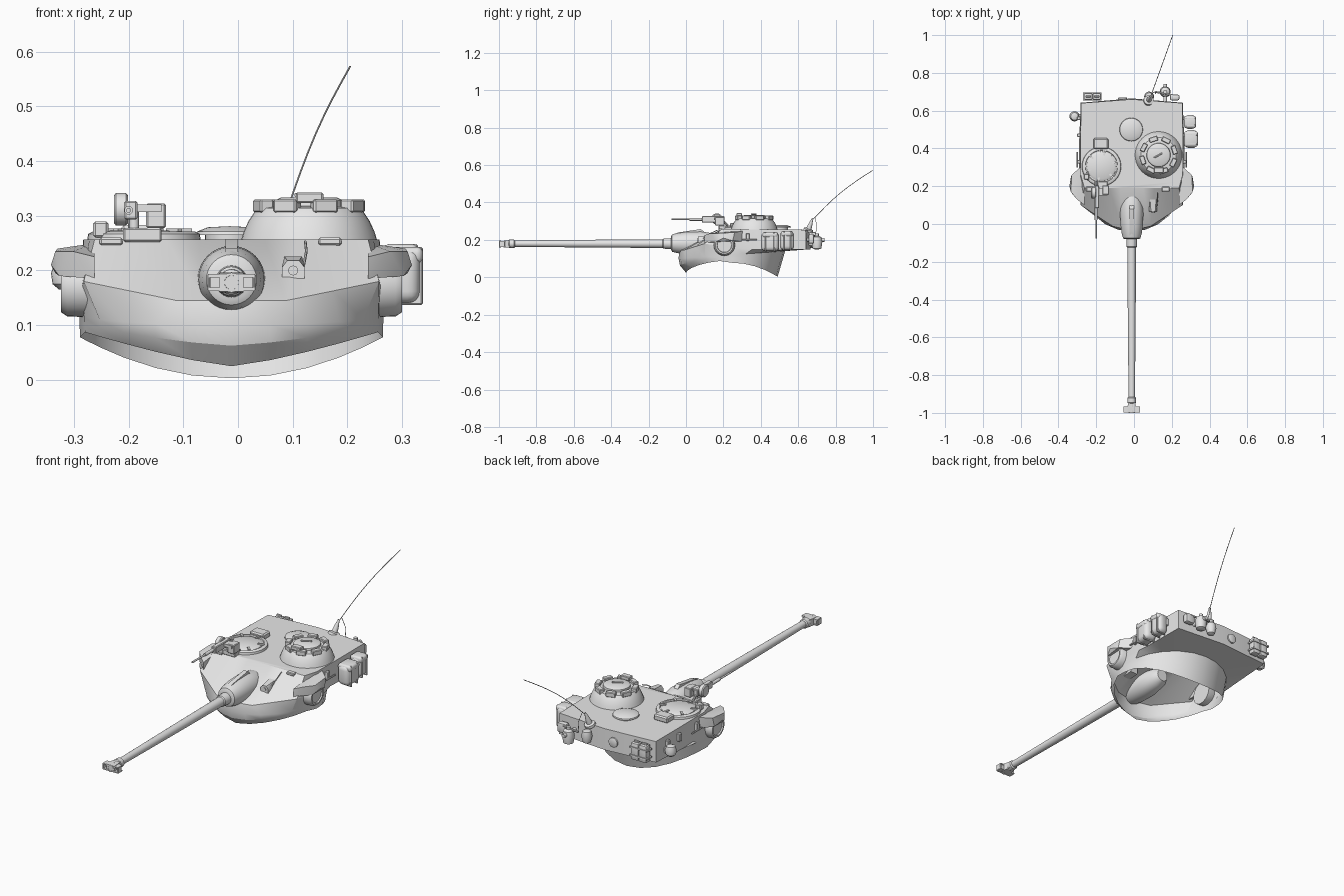
import bpy, bmesh, math
from mathutils import Vector, Matrix

if "Cube" in bpy.data.objects:
    bpy.data.objects.remove(bpy.data.objects["Cube"])

CX = -0.012  # turret centre line
GREY = bpy.data.materials.new("plain grey")
GREY.diffuse_color = (0.8, 0.8, 0.8, 1)
GREY.use_nodes = True
GREY.node_tree.nodes["Principled BSDF"].inputs["Base Color"].default_value = GREY.diffuse_color


def finish(name, mesh, angle=32):
    ob = bpy.data.objects.new(name, mesh)
    bpy.context.scene.collection.objects.link(ob)
    mesh.materials.clear()
    mesh.materials.append(GREY)
    bpy.ops.object.select_all(action='DESELECT')
    ob.select_set(True)
    bpy.context.view_layer.objects.active = ob
    bpy.ops.object.shade_smooth_by_angle(angle=math.radians(angle))
    return ob


def from_bm(name, bm, angle=32, recalc=True):
    if recalc:
        bmesh.ops.recalc_face_normals(bm, faces=bm.faces[:])
    me = bpy.data.meshes.new(name)
    bm.to_mesh(me)
    bm.free()
    return finish(name, me, angle)


def box(name, loc, size, rz=0, rx=0, bevel=0.0, segs=1):
    bm = bmesh.new()
    bmesh.ops.create_cube(bm, size=1)
    bmesh.ops.scale(bm, vec=size, verts=bm.verts)
    if bevel:
        bmesh.ops.bevel(bm, geom=bm.edges[:], offset=bevel, segments=segs,
                        profile=0.5, affect='EDGES')
    m = Matrix.Translation(loc) @ Matrix.Rotation(rz, 4, 'Z') @ Matrix.Rotation(rx, 4, 'X')
    bm.transform(m)
    return from_bm(name, bm)


def lathe(name, profile, loc, axis=(0, 0, 1), segs=32):
    """Turn (distance along axis, radius) points around an axis."""
    bm = bmesh.new()
    rings = [[bm.verts.new((r * math.cos(2 * math.pi * i / segs),
                            r * math.sin(2 * math.pi * i / segs), h))
              for i in range(segs)] for h, r in profile]
    for a, b in zip(rings, rings[1:]):
        for i in range(segs):
            j = (i + 1) % segs
            bm.faces.new((a[i], a[j], b[j], b[i]))
    bm.faces.new(rings[0])
    bm.faces.new(rings[-1])
    bmesh.ops.remove_doubles(bm, verts=bm.verts[:], dist=1e-5)
    q = Vector(axis).to_track_quat('Z', 'Y').to_matrix().to_4x4()
    bm.transform(Matrix.Translation(loc) @ q)
    return from_bm(name, bm)


def rod(name, a, b, r, segs=12):
    d = Vector(b) - Vector(a)
    return lathe(name, [(0, r), (d.length, r)], a, d, segs)


def hull(name, pts):
    bm = bmesh.new()
    for p in pts:
        bm.verts.new(p)
    bmesh.ops.convex_hull(bm, input=bm.verts[:])
    return from_bm(name, bm)


def tube(name, pts, r):
    cu = bpy.data.curves.new(name, 'CURVE')
    cu.dimensions = '3D'
    cu.bevel_depth = r
    cu.bevel_resolution = 1
    sp = cu.splines.new('POLY')
    sp.points.add(len(pts) - 1)
    for p, co in zip(sp.points, pts):
        p.co = (*co, 1)
    tmp = bpy.data.objects.new(name + "_path", cu)
    me = bpy.data.meshes.new_from_object(tmp)
    bpy.data.objects.remove(tmp)
    return finish(name, me)


# Turret shell: roof, cheek edge, then the curved skirt, open underneath
def halved(pts):
    out = [Vector(pts[0])]
    for a, b in zip(pts, pts[1:]):
        out += [(Vector(a) + Vector(b)) / 2, Vector(b)]
    return out


roof = halved([(0, .19, .257), (.12, .19, .257), (.25, .19, .257), (.27, .26, .257),
               (.271, .45, .256), (.268, .64, .254), (0, .66, .254)])
cheek = halved([(0, -.035, .145), (.1, -.012, .145), (.27, .1, .18), (.279, .26, .155),
                (.278, .45, .145), (.27, .642, .15), (0, .665, .15)])
skirt_top, skirt_bottom = [], []
for i in range(13):
    a = math.pi * i / 12
    s, c = math.sin(a), math.cos(a)
    skirt_top.append(Vector((.278 * s, .245 - .285 * c, .12 - .02 * c)))
    z = .025 + .065 * s ** 1.3 if i < 6 else .003 + .075 * s * s
    skirt_bottom.append(Vector((.277 * s, .245 - .245 * c, z)))
skirt_mid = [t.lerp(b, .5) + Vector((0, -.012 * max(0, math.cos(math.pi * i / 12)), 0))
             for i, (t, b) in enumerate(zip(skirt_top, skirt_bottom))]

bm = bmesh.new()
loops = []
for ring in (roof, cheek, skirt_top, skirt_mid, skirt_bottom):
    right = [bm.verts.new((CX + p.x, p.y, p.z)) for p in ring]
    left = [bm.verts.new((CX - p.x, p.y, p.z)) for p in ring[-2:0:-1]]
    loops.append(right + left)
bm.faces.new(loops[0])
for a, b in zip(loops, loops[1:]):
    for i in range(len(a)):
        j = (i + 1) % len(a)
        bm.faces.new((a[i], a[j], b[j], b[i]))
from_bm("turret_shell", bm, 28)

# Trunnion drums and armoured ears on both sides
for s, side in ((-1, "left"), (1, "right")):
    lathe(side + "_trunnion", [(.24, .058), (.30, .056), (.312, .048), (.312, .04), (.306, .038), (.306, 0)],
          (CX, .205, .172), (s, 0, 0))
    hull(side + "_ear", [(CX + s * x, y, z) for x, y, z in (
        (.25, .10, .185), (.25, .10, .225), (.25, .32, .19), (.25, .32, .25),
        (.315, .16, .19), (.322, .17, .235), (.33, .20, .21), (.322, .25, .195),
        (.318, .26, .24), (.29, .13, .235))])
    # lifting hooks and side rails
    for k, y in enumerate((.33, .47, .56)):
        box(f"{side}_lift_hook_{k}", (CX + s * .28, y, .215), (.018, .02, .04), bevel=.003)
    rod(side + "_grab_rail", (CX + s * .288, .30, .2), (CX + s * .288, .38, .2), .004, 8)
    # roof edge periscopes
    box(side + "_front_periscope", (CX + s * .2 - .02, .185, .253), (.042, .025, .014), bevel=.003)

# Gun: mantlet, barrel and T-shaped muzzle brake
lathe("mantlet", [(-.2, .03), (-.17, .048), (-.08, .062), (0, .06), (.05, .053), (.075, .046), (.08, .036), (.08, 0)],
      (CX, 0, .183), (0, -1, 0))
hull("mantlet_sight_cover", [(CX + x, y, z) for x in (-.011, .011)
     for y, z in ((-.07, .20), (-.07, .228), (-.04, .24), (.08, .258), (.12, .22))])
lathe("gun_barrel", [(0, .03), (.06, .027), (.065, .023), (.4, .021), (.85, .017), (.91, .017), (.91, 0)],
      (CX, -.06, .18), (0, -1, 0), 24)
lathe("muzzle_collar", [(0, .018), (.005, .023), (.03, .023), (.035, .018)], (CX, -.915, .179), (0, -1, 0), 24)
hull("muzzle_brake_core", [(CX + s * x, y, .178 + t * h) for s in (-1, 1) for t in (-1, 1)
     for x, y, h in ((.015, -.93, .017), (.022, -.965, .018), (.022, -.998, .016))])
for s, side in ((-1, "left"), (1, "right")):
    for t in (-1, 1):
        box(f"{side}_brake_plate_{t + 1}", (CX + s * .03, -.982, .178 + t * .0125), (.026, .034, .006))
    box(side + "_brake_end", (CX + s * .041, -.984, .178), (.006, .03, .03), bevel=.002)
    box(side + "_brake_baffle", (CX + s * .028, -.972, .178), (.02, .008, .024))
lathe("muzzle_rim", [(0, .018), (.012, .018), (.012, .013), (.003, .012), (.003, 0)], (CX, -.988, .178), (0, -1, 0), 24)

# Commander cupola with a ring of periscopes and a hatch
cu = (.13, .365)
lathe("cupola", [(0, .126), (.02, .12), (.04, .111), (.058, .099), (.064, .093), (.068, .07), (.069, 0)],
      (*cu, .25), segs=40)
lathe("cupola_hatch", [(0, .064), (.012, .062), (.017, .052), (.018, 0)], (cu[0], cu[1], .316))
for k in range(8):
    a = 2 * math.pi * k / 8 + math.pi / 8 * .8
    box(f"cupola_periscope_{k}", (cu[0] + .088 * math.cos(a), cu[1] + .088 * math.sin(a), .318),
        (.026, .046, .024), rz=a, bevel=.003)
box("cupola_sight", (.131, .285, .333), (.05, .03, .02), bevel=.003)
rod("cupola_handle", (.105, .35, .338), (.15, .375, .338), .004, 8)

# Loader hatch
lh = (-.172, .305)
lathe("loader_ring", [(0, .104), (.012, .102), (.016, .094), (.016, .086), (.01, .084), (.01, 0)], (*lh, .255), segs=40)
lathe("loader_hatch", [(0, .08), (.012, .078), (.018, .066), (.019, 0)], (*lh, .255))
for k in range(6):
    a = math.pi / 3 * k + .3
    box(f"loader_latch_{k}", (lh[0] + .075 * math.cos(a), lh[1] + .075 * math.sin(a), .273), (.03, .01, .008), rz=a)
box("hatch_hinge", (-.175, .425, .268), (.078, .058, .03), bevel=.006)
box("loader_periscope", (-.251, .25, .275), (.028, .03, .03), bevel=.004)

# Roof ventilator
lathe("ventilator", [(0, .045), (.012, .045), (.012, .062), (.018, .06), (.026, .04), (.028, 0)], (-.015, .5, .253))

# Roof machine gun with mount and ammunition drum
rod("machine_gun_barrel", (-.2, -.078, .31), (-.2, .08, .31), .0045)
rod("machine_gun_jacket", (-.2, .02, .31), (-.2, .1, .31), .008)
box("machine_gun_receiver", (-.196, .145, .31), (.024, .12, .034), bevel=.003)
lathe("ammunition_drum", [(-.013, 0), (-.013, .025), (-.009, .03), (.009, .03), (.013, .025), (.013, 0)],
      (-.214, .165, .312), (1, 0, 0), 24)
box("ammunition_box", (-.15, .18, .30), (.036, .05, .045), bevel=.003)
box("gun_cradle", (-.175, .17, .314), (.07, .04, .014))
rod("gun_pintle", (-.19, .19, .25), (-.19, .19, .31), .009)
box("gun_mount_foot", (-.175, .2, .265), (.07, .05, .025), bevel=.003)
rod("gun_grip", (-.196, .2, .3), (-.196, .225, .275), .005, 8)

# Sight housing on the right front plate
hull("front_sight_housing", [(.101 + s * x, y, z) for s in (-1, 1) for x, y, z in (
    (.021, .065, .185), (.021, .065, .205), (.011, .065, .218), (.016, .13, .226), (.021, .12, .19))])
rod("front_sight_lens", (.101, .07, .2), (.101, .062, .2), .009, 16)
tube("sight_cable", [(.12, .09, .208), (.125, .13, .235), (.123, .17, .253)], .0025)

# Soft stowage on the right side
for k, (x, y, z, sx, sy, sz) in enumerate(((.297, .54, .195, .058, .075, .10), (.302, .45, .19, .066, .095, .10))):
    box(f"stowage_bag_{k}", (x, y, z), (sx, sy, sz), rz=.08 - .16 * k, bevel=.022, segs=4)
    for t in (-1, 1):
        box(f"bag_strap_{k}_{t + 1}", (x + .003, y + t * sy * .25, z), (sx, .009, sz + .006), rz=.08 - .16 * k, bevel=.003)
    box(f"bag_flap_{k}", (x, y, z + sz * .38), (sx + .006, sy * .85, .03), bevel=.011, segs=3)

# Left side lamp
lathe("side_lamp", [(-.03, .012), (-.02, .024), (0, .027), (.02, .02), (.028, 0)], (-.315, .57, .195), (0, 0, 1), 20)
box("side_lamp_bracket", (-.294, .57, .19), (.02, .025, .025))

# Rear fittings: stowed cans, port, canister and pouches
for k, x in enumerate((-.242, -.197)):
    box(f"rear_can_{k}", (x, .675, .2), (.042, .036, .085), bevel=.006, segs=2)
    box(f"rear_can_handle_{k}", (x, .675, .247), (.028, .008, .012), bevel=.002)
for z in (.18, .22):
    box(f"rear_can_band_{int(z * 100)}", (-.22, .676, z), (.098, .042, .008))
lathe("rear_port", [(0, .024), (.008, .024), (.011, .018), (.011, 0)], (-.06, .66, .2), (0, 1, 0), 24)
lathe("rear_canister", [(-.04, .012), (-.035, .024), (0, .029), (.025, .024), (.032, .01), (.045, .01), (.045, 0)],
      (.165, .7, .19), (0, 0, 1), 20)
rod("rear_canister_arm", (.165, .64, .2), (.165, .74, .2), .01)
lathe("rear_pouch", [(-.04, 0), (-.03, .018), (0, .026), (.025, .02), (.03, 0)], (.08, .675, .2), (0, 0, 1), 20)
rod("rear_bar", (.11, .7, .22), (.24, .675, .22), .005, 8)
box("rear_corner_box", (.215, .67, .205), (.05, .03, .05), bevel=.008, segs=2)

# Whip antenna
lathe("antenna_base", [(0, .027), (.012, .026), (.016, .014), (.035, .012), (.06, .007), (.075, .004)],
      (.076, .652, .245), (.18, .35, 1), 20)
a, b = Vector((.088, .675, .305)), Vector((.205, 1.0, .573))
tube("antenna", [a.lerp(b, t) + Vector((-.004, -.012, .012)) * math.sin(math.pi * t)
                 for t in [i / 8 for i in range(9)]], .0018)
tube("antenna_stay", [(.095, .69, .32), (.11, .7, .27), (.115, .69, .22)], .0015)
